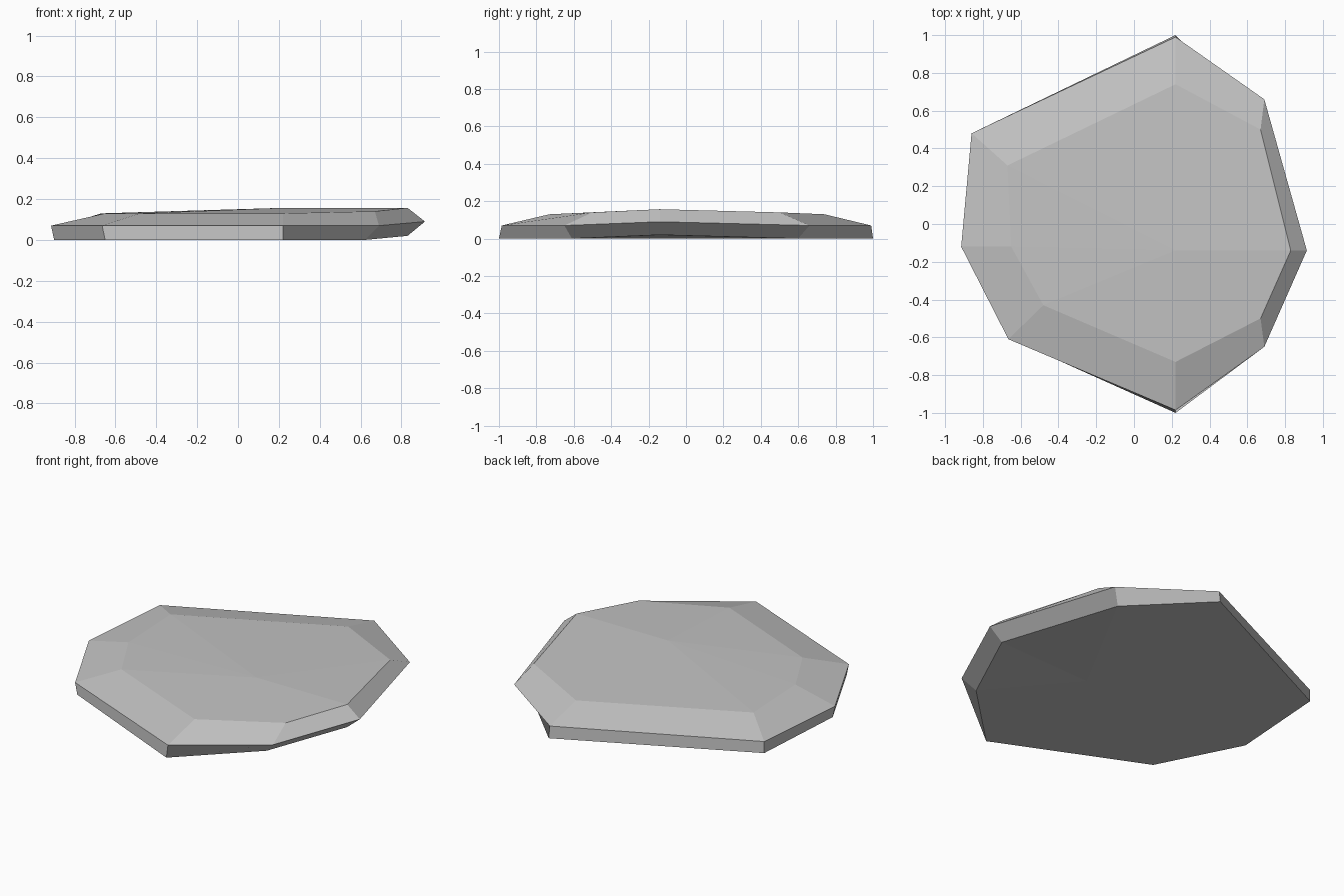
import bpy
import bmesh

cube = bpy.data.objects.get("Cube")
if cube:
    bpy.data.objects.remove(cube, do_unlink=True)


def make_material(name, colour):
    """Create one plain flat colour."""
    material = bpy.data.materials.new(name)
    material.use_nodes = True
    material.diffuse_color = colour
    shader = next(n for n in material.node_tree.nodes if n.type == "BSDF_PRINCIPLED")
    shader.inputs["Base Color"].default_value = colour
    shader.inputs["Roughness"].default_value = 0.9
    return material


def bridge(bm, lower, upper):
    """Join two matching rings with a band of quads."""
    count = len(lower)
    for i in range(count):
        j = (i + 1) % count
        bm.faces.new((lower[i], lower[j], upper[j], upper[i]))


def cap(bm, ring, centre):
    """Close a ring with a shallow fan around a centre point."""
    hub = bm.verts.new(centre)
    for i, vert in enumerate(ring):
        bm.faces.new((vert, ring[(i + 1) % len(ring)], hub))


# Outlines run counter-clockwise from the back point
base_outline = [(.22, 1, 0), (-.86, .48, 0), (-.9, -.12, 0), (-.65, -.61, 0),
                (.22, -1, 0), (.62, -.61, 0), (.83, -.14, .02), (.62, .6, 0)]
rim_outline = [(.22, .99, .07), (-.86, .48, .07), (-.915, -.12, .07), (-.665, -.61, .07),
               (.22, -.985, .07), (.69, -.65, .07), (.915, -.14, .09), (.69, .66, .07)]
top_outline = [(.22, .74, .13), (-.67, .31, .13), (-.65, -.12, .13), (-.48, -.43, .13),
               (.22, -.73, .13), (.67, -.5, .14), (.83, -.14, .157), (.67, .5, .14)]

# Flat stone slab: steep side, sloped shoulder, gently ridged top
bm = bmesh.new()
rings = [[bm.verts.new(point) for point in outline]
         for outline in (base_outline, rim_outline, top_outline)]
for lower, upper in zip(rings, rings[1:]):
    bridge(bm, lower, upper)
cap(bm, rings[-1], (.22, -.14, .157))
cap(bm, rings[0], (.22, -.14, 0))
bmesh.ops.recalc_face_normals(bm, faces=bm.faces[:])

mesh = bpy.data.meshes.new("flat_stone")
bm.to_mesh(mesh)
bm.free()
mesh.materials.append(make_material("stone grey", (.55, .55, .55, 1)))
stone = bpy.data.objects.new("flat_stone", mesh)
bpy.context.collection.objects.link(stone)
